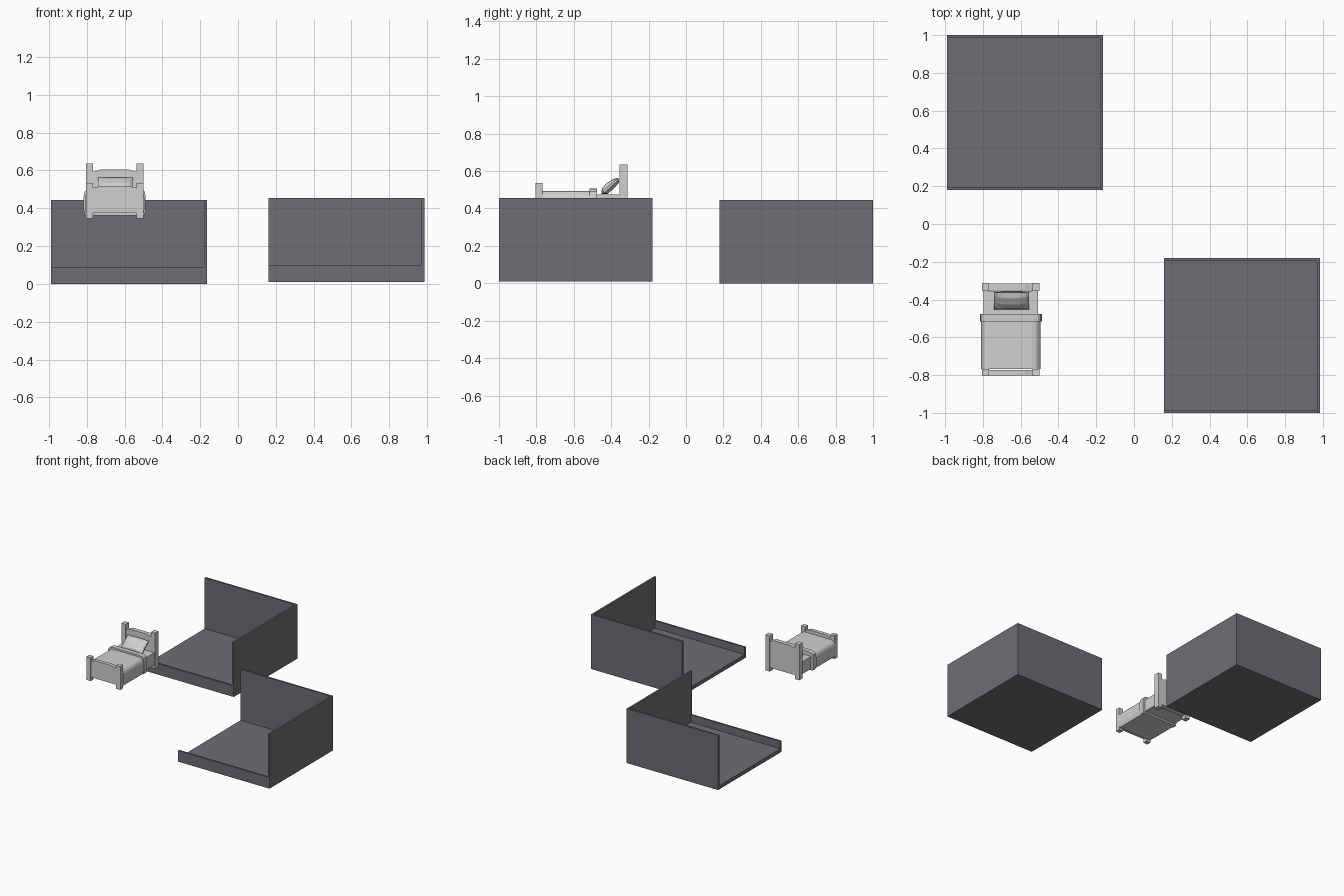
import bpy, bmesh
from mathutils import Vector

old = bpy.data.objects.get("Cube")
if old:
    bpy.data.objects.remove(old, do_unlink=True)


def make_material(name, rgb):
    mat = bpy.data.materials.new(name)
    mat.use_nodes = True
    colour = (*rgb, 1)
    mat.diffuse_color = colour
    mat.node_tree.nodes["Principled BSDF"].inputs["Base Color"].default_value = colour
    return mat


SLATE = make_material("slate grey", (0.162, 0.153, 0.178))
PALE = make_material("pale grey", (0.63, 0.63, 0.63))


def finish(name, bm, mat):
    bmesh.ops.recalc_face_normals(bm, faces=bm.faces)
    mesh = bpy.data.meshes.new(name)
    bm.to_mesh(mesh)
    bm.free()
    mesh.materials.append(mat)
    obj = bpy.data.objects.new(name, mesh)
    bpy.context.collection.objects.link(obj)
    return obj


def box(name, x, y, z, mat):
    """Box from (low, high) ranges on each axis."""
    bm = bmesh.new()
    bmesh.ops.create_cube(bm, size=1)
    for v in bm.verts:
        v.co = Vector([sum(r) / 2 + c * (r[1] - r[0]) for r, c in zip((x, y, z), v.co)])
    return finish(name, bm, mat)


def loft(name, sections, mat):
    """Skin equal-length rings of points and cap both ends."""
    bm = bmesh.new()
    rings = [[bm.verts.new(p) for p in ring] for ring in sections]
    n = len(rings[0])
    for a, b in zip(rings, rings[1:]):
        for i in range(n):
            j = (i + 1) % n
            bm.faces.new((a[i], a[j], b[j], b[i]))
    bm.faces.new(rings[0])
    bm.faces.new(rings[-1])
    return finish(name, bm, mat)


def mirrored_prism(name, half, centre, y, mat):
    """Extrude a left-right symmetric outline of (half width, z) along y."""
    outline = half + [(-w, z) for w, z in reversed(half)]
    loft(name, [[(centre + w, d, z) for w, z in outline] for d in y], mat)


# Two open rooms: slab, tall back and side walls, low front wall
T = 0.015
for label, x0, y0, z0 in (("rear", -0.99, 0.18, 0), ("front", 0.16, -1.0, 0.01)):
    x1, y1, top = x0 + 0.825, y0 + 0.82, z0 + 0.445
    box(label + "_room_floor", (x0, x1 - T), (y0 + T, y1 - T), (z0, z0 + 0.03), SLATE)
    box(label + "_room_back_wall", (x0, x1 - T), (y1 - T, y1), (z0, top), SLATE)
    box(label + "_room_side_wall", (x1 - T, x1), (y0, y1), (z0, top), SLATE)
    box(label + "_room_low_wall", (x0, x1 - T), (y0, y0 + T), (z0, z0 + 0.09), SLATE)

# Bed boards with corner posts
CX, W, POST = -0.652, 0.153, 0.038
BASE, RAIL = 0.345, 0.375
for label, y, top, panel in (("head", (-0.355, -0.312), 0.636, 0.594),
                             ("foot", (-0.805, -0.768), 0.535, 0.508)):
    for side, s in (("left", 1), ("right", -1)):
        x = sorted((CX + s * W, CX + s * (W - POST)))
        box(f"{label}board_{side}_post", x, y, (BASE, top), PALE)
    arch = [(W - POST, RAIL), (W - POST, panel), (0.095, panel + 0.004),
            (0.075, panel + 0.011)]
    mirrored_prism(label + "board_panel", arch, CX, (y[0] + 0.004, y[1] - 0.004), PALE)

# Mattress, draped blanket and its folded band
box("mattress", (CX - 0.145, CX + 0.145), (-0.768, -0.355), (RAIL, 0.475), PALE)


def drape(name, w, top, y):
    side = [(w - 0.008, 0.362), (w, 0.39), (w, 0.46), (w - 0.006, top - 0.018),
            (w - 0.02, top - 0.005), (w - 0.045, top)]
    mirrored_prism(name, side, CX, y, PALE)


drape("blanket", 0.157, 0.494, (-0.768, -0.49))
drape("blanket_fold", 0.164, 0.508, (-0.515, -0.477))

# Pillow leaning on the headboard, pinched at both ends
profile = [(-0.455, 0.477), (-0.45, 0.507), (-0.425, 0.535), (-0.39, 0.558),
           (-0.362, 0.565), (-0.356, 0.54), (-0.385, 0.508), (-0.42, 0.477)]
mid = Vector((-0.405, 0.52))
along = Vector((1, 0.9)).normalized()
sections = []
for x, thick, length in ((-0.093, 0.25, 1), (-0.075, 0.75, 0.94), (-0.045, 1, 0.97),
                         (0.045, 1, 0.97), (0.075, 0.75, 0.94), (0.093, 0.25, 1)):
    ring = []
    for p in profile:
        d = Vector(p) - mid
        lengthwise = along * d.dot(along)
        q = mid + lengthwise * length + (d - lengthwise) * thick
        ring.append((CX + 0.004 + x, q.x, q.y))
    sections.append(ring)
loft("pillow", sections, PALE)
